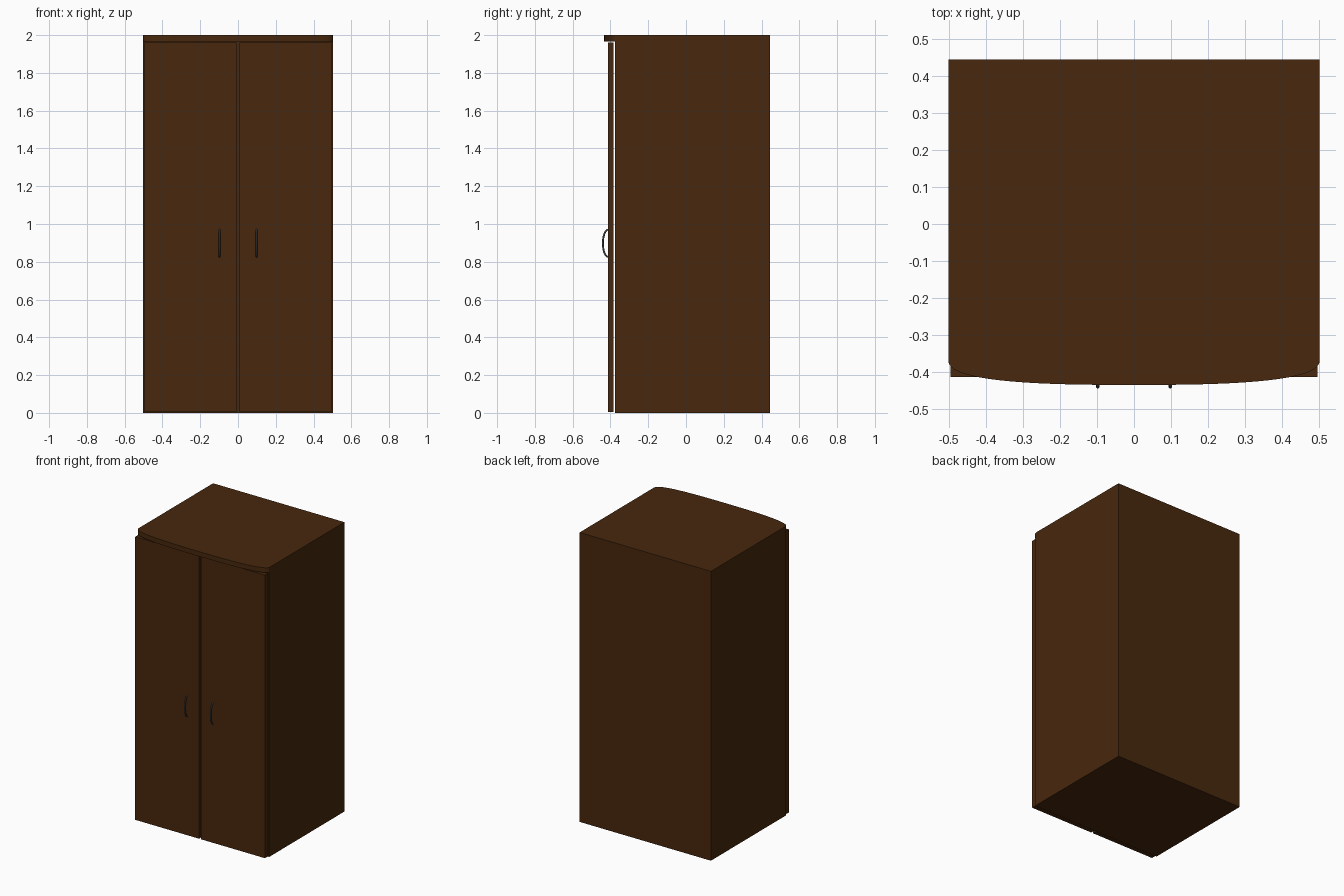
import bpy, bmesh, math

if "Cube" in bpy.data.objects:
    bpy.data.objects.remove(bpy.data.objects["Cube"])


def material(name, color):
    m = bpy.data.materials.new(name)
    m.diffuse_color = (*color, 1)
    m.use_nodes = True
    m.node_tree.nodes["Principled BSDF"].inputs["Base Color"].default_value = m.diffuse_color
    return m


wood = material("dark_wood", (0.065, 0.021, 0.004))
metal = material("dark_metal", (0.07, 0.07, 0.07))


def add(name, bm, mat):
    bmesh.ops.recalc_face_normals(bm, faces=bm.faces)
    me = bpy.data.meshes.new(name)
    bm.to_mesh(me)
    bm.free()
    me.materials.append(mat)
    ob = bpy.data.objects.new(name, me)
    bpy.context.collection.objects.link(ob)
    return ob


def prism(name, outline, z0, z1, mat):
    bm = bmesh.new()
    face = bm.faces.new([bm.verts.new((x, y, z0)) for x, y in outline])
    ext = bmesh.ops.extrude_face_region(bm, geom=[face], use_keep_orig=True)
    for v in ext["geom"]:
        if isinstance(v, bmesh.types.BMVert):
            v.co.z = z1
    return add(name, bm, mat)


def box(name, x0, x1, y0, y1, z0, z1, mat):
    return prism(name, [(x0, y0), (x1, y0), (x1, y1), (x0, y1)], z0, z1, mat)


def spow(v, p):
    return math.copysign(abs(v) ** p, v)


# Cabinet body
box("cabinet_body", -0.502, 0.502, -0.376, 0.445, 0, 1.967, wood)

# Top board with bowed front edge
N = 32
front = []
for i in range(N + 1):
    a = math.pi * i / N
    front.append((-0.502 * spow(math.cos(a), 2 / 2.7),
                  -0.365 - 0.07 * spow(math.sin(a), 2 / 2.7)))
prism("top_board", front + [(0.502, 0.445), (-0.502, 0.445)], 1.967, 2.0, wood)

# Doors and bowed handles, one pair per side
for side, s in (("left", -1), ("right", 1)):
    xs = sorted((s * 0.008, s * 0.496))
    box(side + "_door", xs[0], xs[1], -0.414, -0.383, 0.004, 1.96, wood)

    cu = bpy.data.curves.new(side + "_handle", "CURVE")
    cu.dimensions = "3D"
    cu.bevel_depth = 0.005
    cu.bevel_resolution = 2
    cu.use_fill_caps = True
    sp = cu.splines.new("POLY")
    K = 16
    sp.points.add(K)
    for i, p in enumerate(sp.points):
        a = math.pi * i / K
        p.co = (s * 0.098, -0.412 - 0.028 * math.sin(a),
                0.898 - 0.072 * math.cos(a), 1)
    cu.materials.append(metal)
    ob = bpy.data.objects.new(side + "_handle", cu)
    bpy.context.collection.objects.link(ob)
